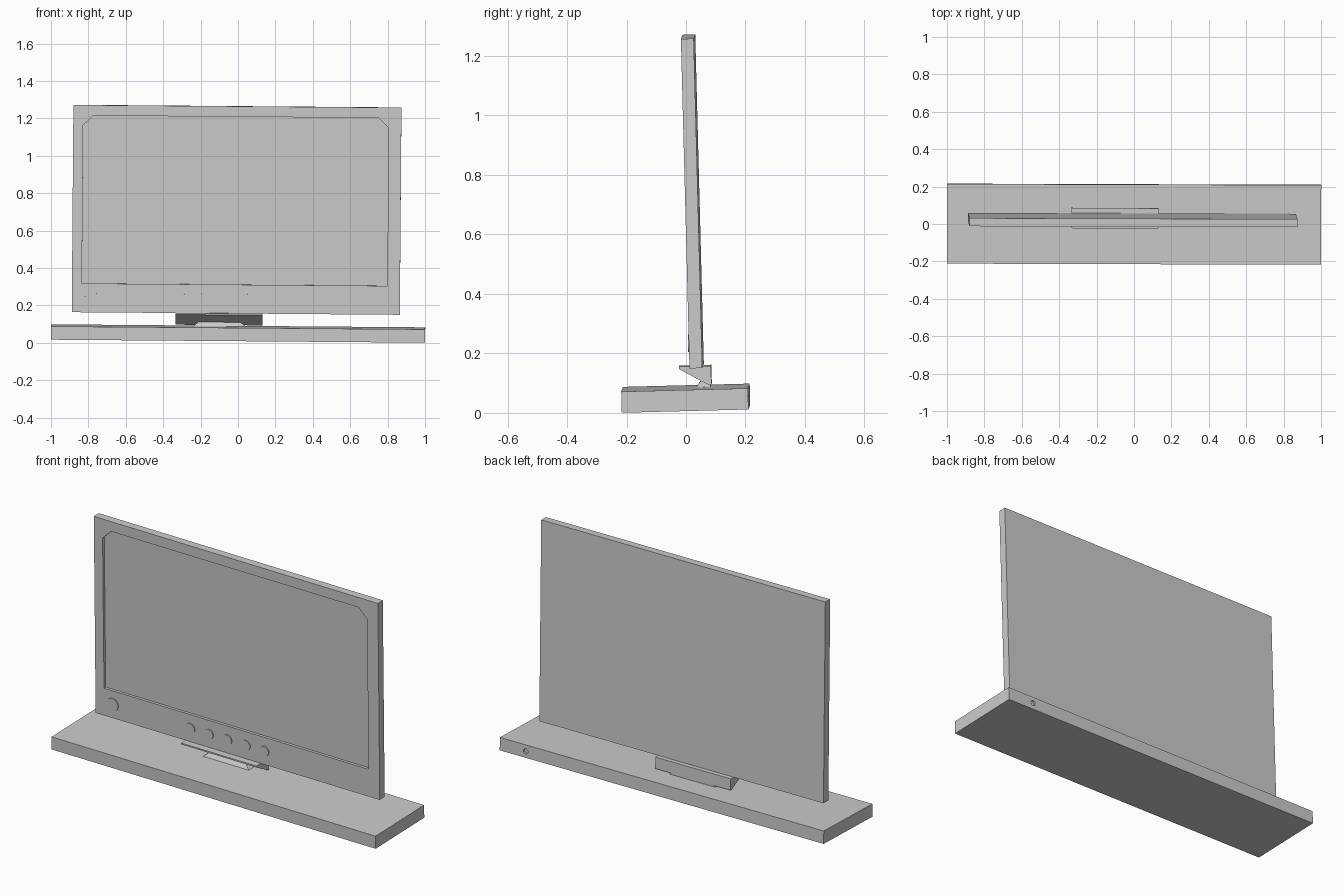
import bpy, bmesh
from mathutils import Matrix, Vector

cube = bpy.data.objects.get("Cube")
if cube:
    bpy.data.objects.remove(cube, do_unlink=True)

grey = bpy.data.materials.new("plain grey")
grey.use_nodes = True
grey.diffuse_color = (0.6, 0.6, 0.6, 1)
grey.node_tree.nodes["Principled BSDF"].inputs["Base Color"].default_value = (0.6, 0.6, 0.6, 1)

# The whole set sits slightly tilted
TILT = (Matrix.Translation((0, 0, 0.014)) @ Matrix.Rotation(-0.003, 4, 'Z')
        @ Matrix.Rotation(0.008, 4, 'Y') @ Matrix.Rotation(0.026, 4, 'X'))


def finish(name, bm):
    bmesh.ops.recalc_face_normals(bm, faces=bm.faces)
    mesh = bpy.data.meshes.new(name)
    bm.to_mesh(mesh)
    bm.free()
    mesh.materials.append(grey)
    obj = bpy.data.objects.new(name, mesh)
    obj.matrix_world = TILT
    bpy.context.scene.collection.objects.link(obj)
    return obj


def prism(name, points, offset):
    """Extrude a closed outline of 3D points along an offset."""
    bm = bmesh.new()
    face = bm.faces.new([bm.verts.new(p) for p in points])
    moved = bmesh.ops.extrude_face_region(bm, geom=[face], use_keep_orig=True)["geom"]
    bmesh.ops.translate(bm, vec=offset,
                        verts=[v for v in moved if isinstance(v, bmesh.types.BMVert)])
    return finish(name, bm)


def box(name, x0, x1, y0, y1, z0, z1):
    return prism(name, [(x0, y0, z0), (x1, y0, z0), (x1, y0, z1), (x0, y0, z1)],
                 Vector((0, y1 - y0, 0)))


def disc(name, x, y, z, radius, depth):
    bm = bmesh.new()
    place = Matrix.Translation((x, y, z)) @ Matrix.Rotation(1.5708, 4, 'X')
    bmesh.ops.create_cone(bm, cap_ends=True, segments=24, radius1=radius,
                          radius2=radius, depth=depth, matrix=place)
    return finish(name, bm)


def cut(target, cutter):
    mod = target.modifiers.new("cut", 'BOOLEAN')
    mod.operation = 'DIFFERENCE'
    mod.solver = 'EXACT'
    mod.object = cutter
    bpy.context.view_layer.update()
    shape = target.evaluated_get(bpy.context.evaluated_depsgraph_get())
    target.data = bpy.data.meshes.new_from_object(shape)
    target.modifiers.clear()
    bpy.data.objects.remove(cutter, do_unlink=True)


# Stand base with a small socket in the back edge
base = box("base", -1, 1, -0.213, 0.213, 0, 0.071)
cut(base, disc("socket_cutter", 0.84, 0.213, 0.036, 0.014, 0.02))

# Screen panel with a recessed display, clipped at the upper corners
FRONT, BACK = 0.018, 0.061
panel = box("panel", -0.89, 0.864, FRONT, BACK, 0.142, 1.25)
left, right, low, high, clip = -0.837, 0.796, 0.296, 1.194, 0.052
outline = [(left, low), (right, low), (right, high - clip), (right - clip, high),
           (left + clip, high), (left, high - clip)]
cut(panel, prism("display_cutter", [(x, FRONT - 0.02, z) for x, z in outline],
                 Vector((0, 0.035, 0))))

# Power button and control buttons
disc("power_button", -0.784, FRONT, 0.218, 0.036, 0.01)
for i in range(5):
    disc(f"control_button_{i + 1}", -0.304 + 0.1143 * i, FRONT, 0.219, 0.028, 0.01)

# Wedge bracket under the panel
wedge = [(-0.02, 0.143), (0.088, 0.143), (0.088, 0.08), (0.08, 0.078), (-0.02, 0.135)]
prism("bracket", [(-0.336, y, z) for y, z in wedge], Vector((0.465, 0, 0)))

# Tapered foot joining the bracket to the base
bm = bmesh.new()
ring = [(-0.245, 0.035), (0.045, 0.035), (0.045, 0.085), (-0.245, 0.085)]
top = [(-0.2, 0.06), (0.0, 0.06), (0.0, 0.085), (-0.2, 0.085)]
low_v = [bm.verts.new((x, y, 0.068)) for x, y in ring]
top_v = [bm.verts.new((x, y, 0.105)) for x, y in top]
bm.faces.new(low_v)
bm.faces.new(top_v)
for i in range(4):
    j = (i + 1) % 4
    bm.faces.new((low_v[i], low_v[j], top_v[j], top_v[i]))
finish("foot", bm)
